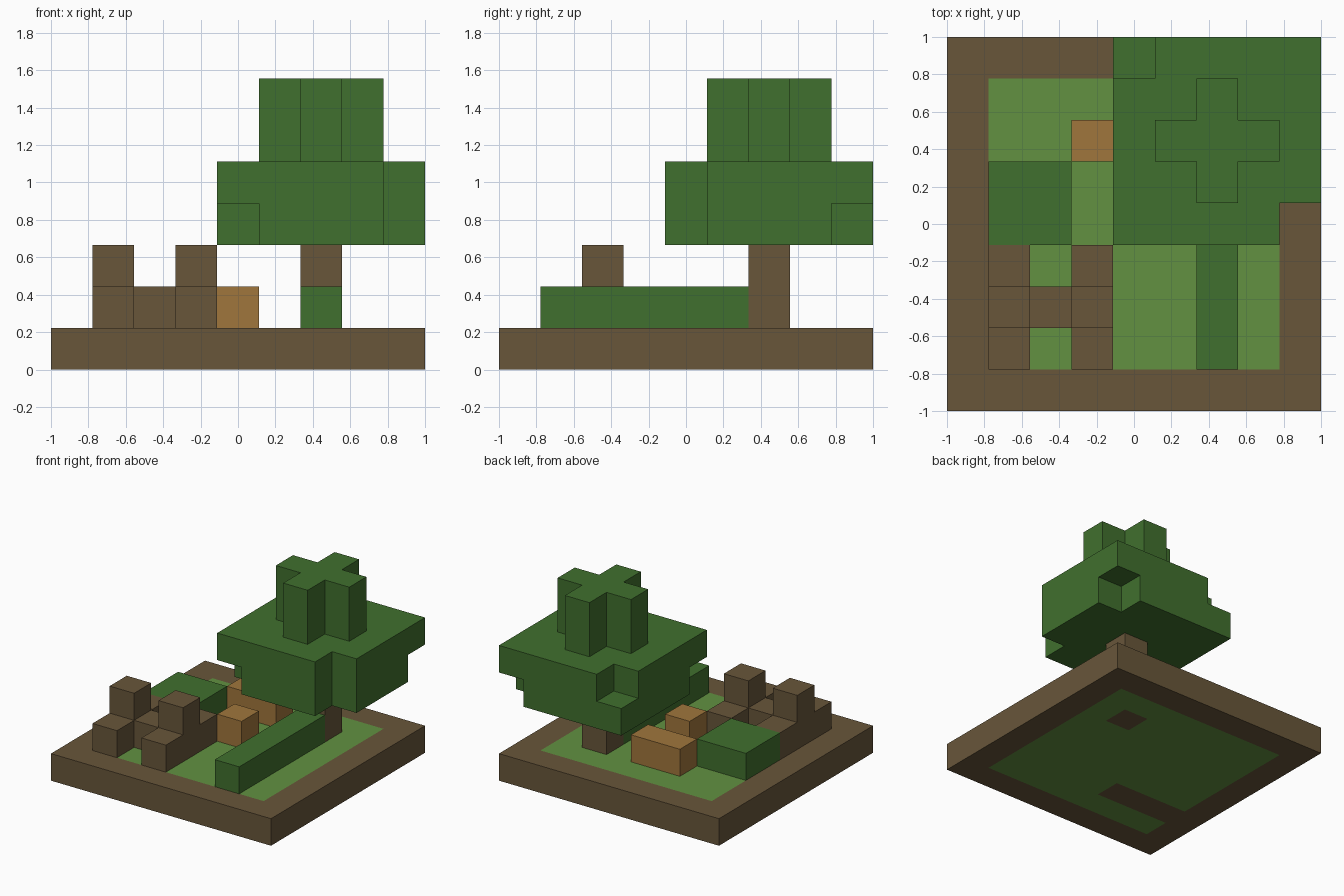
import bpy, bmesh
from mathutils import Vector

cube = bpy.data.objects.get("Cube")
if cube:
    bpy.data.objects.remove(cube)

N = 9            # blocks along each side
S = 2 / N        # size of one block


def material(name, r, g, b):
    def linear(c):
        c /= 255
        return c / 12.92 if c <= 0.04045 else ((c + 0.055) / 1.055) ** 2.4
    col = (linear(r), linear(g), linear(b), 1)
    m = bpy.data.materials.new(name)
    m.use_nodes = True
    m.diffuse_color = col
    bsdf = m.node_tree.nodes["Principled BSDF"]
    bsdf.inputs["Base Color"].default_value = col
    bsdf.inputs["Roughness"].default_value = 0.9
    return m


earth = material("earth brown", 104, 86, 58)
grass = material("grass green", 98, 145, 65)
leaf = material("leaf green", 64, 112, 46)
wood = material("orange wood", 160, 118, 60)


def box(x, y, z):
    """Cells of a box, each axis given as (first, last)."""
    return {(i, j, k) for i in range(x[0], x[1] + 1)
            for j in range(y[0], y[1] + 1) for k in range(z[0], z[1] + 1)}


def blocks(name, cells, mats, rule=lambda c: 0):
    """One clean shell around a set of cells, with only the outer faces."""
    bm = bmesh.new()
    for c in sorted(cells):
        for axis in range(3):
            for side in (0, 1):
                near = list(c)
                near[axis] += 2 * side - 1
                if tuple(near) in cells:
                    continue
                u, v = (axis + 1) % 3, (axis + 2) % 3
                ring = []
                for a, b in ((0, 0), (1, 0), (1, 1), (0, 1)):
                    p = list(c)
                    p[axis] += side
                    p[u] += a
                    p[v] += b
                    ring.append(bm.verts.new(Vector(p) * S - Vector((1, 1, 0))))
                face = bm.faces.new(ring if side else ring[::-1])
                face.material_index = rule(c)
    bmesh.ops.remove_doubles(bm, verts=bm.verts, dist=S / 100)
    mesh = bpy.data.meshes.new(name)
    bm.to_mesh(mesh)
    bm.free()
    for m in mats:
        mesh.materials.append(m)
    obj = bpy.data.objects.new(name, mesh)
    bpy.context.collection.objects.link(obj)
    return obj


# Ground slab: earth rim, grass inside, earth below the trunk and the log bar
trunk = box((6, 6), (6, 6), (1, 2))
bar = box((1, 3), (2, 2), (1, 1))
rooted = {(x, y) for x, y, z in trunk | bar}


def ground_rule(c):
    rim = not (0 < c[0] < N - 1 and 0 < c[1] < N - 1)
    return 0 if rim or c[:2] in rooted else 1


blocks("ground", box((0, 8), (0, 8), (0, 0)), [earth, grass], ground_rule)

# Log stack: a cross bar with two side walls, each raised in the middle
logs = set(bar)
for x in (1, 3):
    logs |= box((x, x), (1, 3), (1, 1)) | {(x, 2, 2)}
blocks("log_stack", logs, [earth])

# Tree
blocks("tree_trunk", trunk, [earth])
canopy = box((4, 8), (4, 8), (3, 4))
canopy -= {(8, 4, 3), (8, 4, 4), (4, 4, 3), (8, 8, 3), (4, 8, 4)}
canopy |= box((5, 7), (6, 6), (5, 6)) | box((6, 6), (5, 7), (5, 6))
blocks("tree_canopy", canopy, [leaf])

# Low plants and crates
blocks("hedge", box((6, 6), (1, 5), (1, 1)), [leaf])
blocks("bush", box((1, 2), (4, 5), (1, 1)), [leaf])
blocks("long_crate", box((3, 4), (6, 6), (1, 1)), [wood])
blocks("small_crate", box((4, 4), (4, 4), (1, 1)), [wood])
